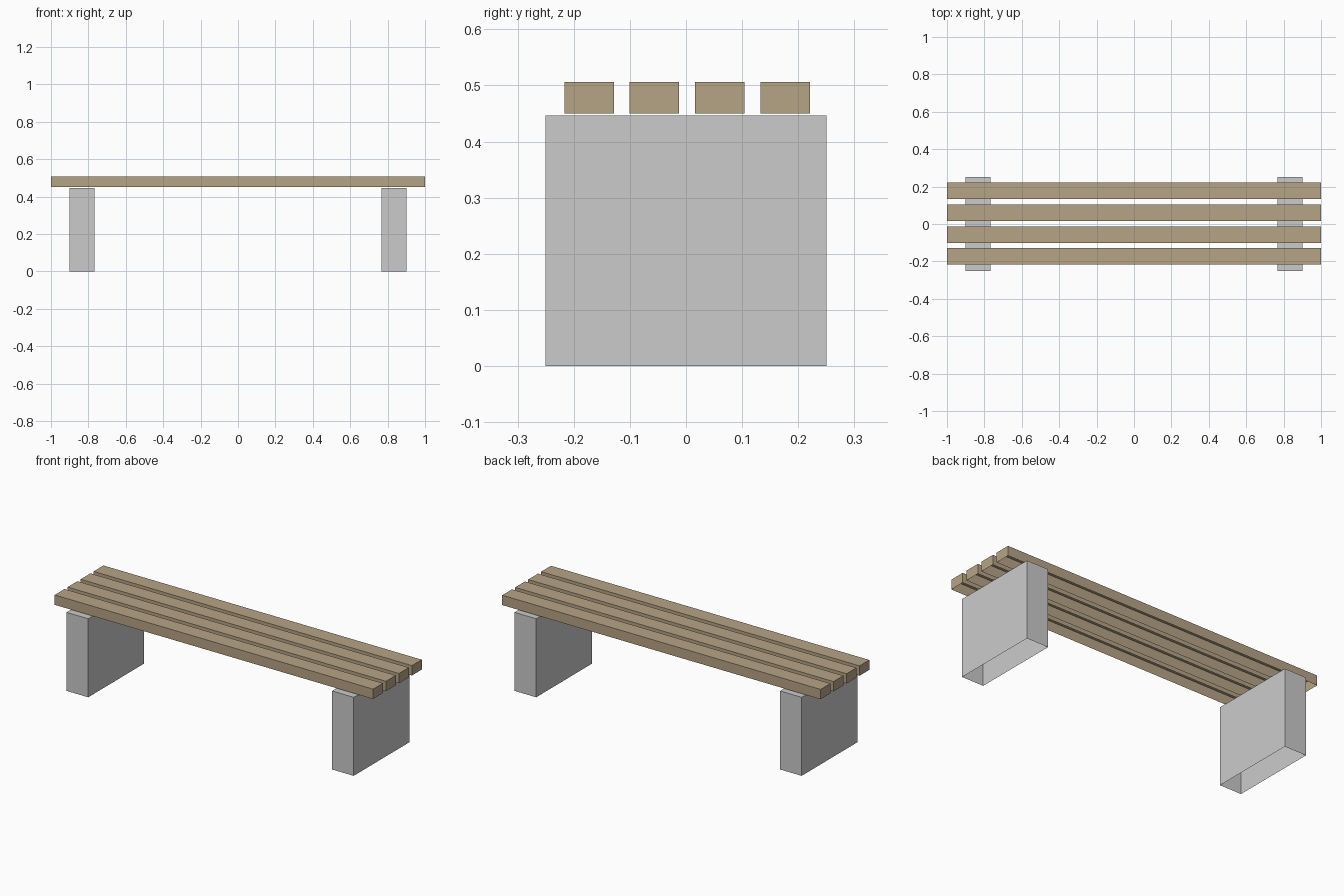
import bpy
import bmesh
from mathutils import Matrix, Vector

if "Cube" in bpy.data.objects:
    bpy.data.objects.remove(bpy.data.objects["Cube"])


def open_box(name, centre, size, material=None):
    """Box with its origin at the centre of the base and no bottom face."""
    bm = bmesh.new()
    bmesh.ops.create_cube(bm, size=1.0)
    bmesh.ops.translate(bm, verts=bm.verts, vec=(0, 0, 0.5))
    bmesh.ops.transform(bm, matrix=Matrix.Diagonal((*size, 1)), verts=bm.verts)
    bm.normal_update()
    bottom = [f for f in bm.faces if f.normal.z < -0.5]
    bmesh.ops.delete(bm, geom=bottom, context='FACES_ONLY')
    mesh = bpy.data.meshes.new(name)
    bm.to_mesh(mesh)
    bm.free()
    if material:
        mesh.materials.append(material)
    obj = bpy.data.objects.new(name, mesh)
    obj.location = Vector(centre)
    bpy.context.collection.objects.link(obj)
    return obj


wood = bpy.data.materials.new("wood")
wood.diffuse_color = (0.47, 0.37, 0.24, 1)
wood.use_nodes = True
wood.node_tree.nodes["Principled BSDF"].inputs["Base Color"].default_value = wood.diffuse_color

# Two concrete slab legs, hollow underneath
for side, x in (("left", -0.834), ("right", 0.834)):
    open_box(side + "_leg", (x, 0, 0), (0.136, 0.5, 0.446))

# Four seat slats, hollow underneath, just above the legs
for i in range(4):
    y = 0.002 + (i - 1.5) * 0.1165
    open_box(f"seat_slat_{i + 1}", (0, y, 0.45), (2.0, 0.088, 0.056), wood)
